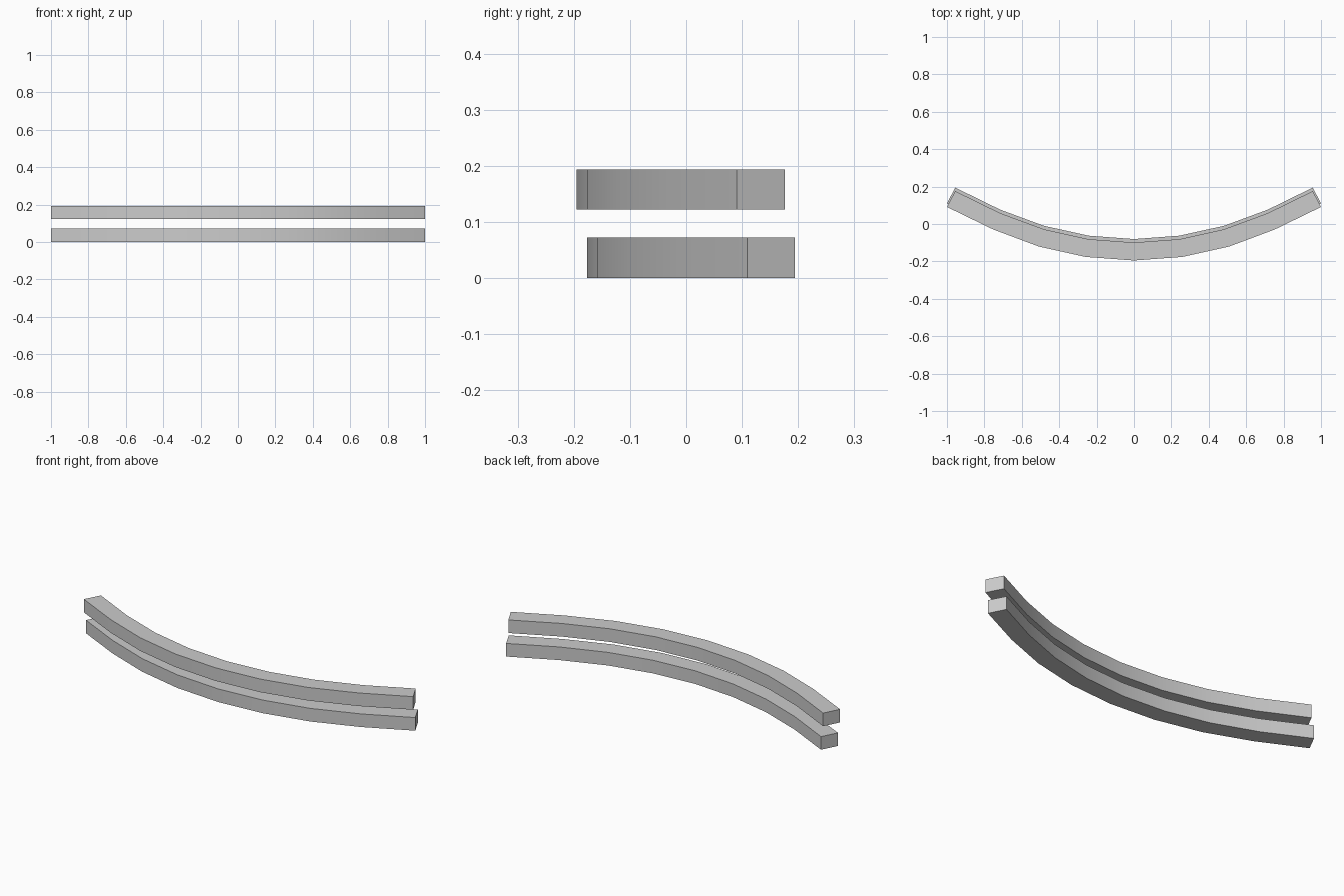
import bpy, bmesh, math

if "Cube" in bpy.data.objects:
    bpy.data.objects.remove(bpy.data.objects["Cube"])

# Half outline of one bar: (outer x, outer y, inner x, inner y)
HALF = [
    (0.0, -0.195, 0.0, -0.099),
    (0.258, -0.176, 0.243, -0.081),
    (0.51, -0.12, 0.482, -0.028),
    (0.753, -0.029, 0.715, 0.058),
    (1.0, 0.091, 0.956, 0.176),
]
OUTLINE = [(-a, b, -c, d) for a, b, c, d in reversed(HALF[1:])] + HALF


def curved_bar(name, z0, z1, dy):
    bm = bmesh.new()
    # Rectangular cross-sections along the arc
    rings = []
    for ox, oy, ix, iy in OUTLINE:
        pts = [(ox, oy + dy, z0), (ix, iy + dy, z0), (ix, iy + dy, z1), (ox, oy + dy, z1)]
        rings.append([bm.verts.new(p) for p in pts])
    for a, b in zip(rings, rings[1:]):
        for i in range(4):
            j = (i + 1) % 4
            bm.faces.new((a[i], a[j], b[j], b[i]))
    # End caps
    bm.faces.new(rings[0])
    bm.faces.new(rings[-1])
    bmesh.ops.recalc_face_normals(bm, faces=bm.faces)
    mesh = bpy.data.meshes.new(name)
    bm.to_mesh(mesh)
    bm.free()
    ob = bpy.data.objects.new(name, mesh)
    bpy.context.collection.objects.link(ob)
    bpy.ops.object.select_all(action='DESELECT')
    ob.select_set(True)
    bpy.context.view_layer.objects.active = ob
    bpy.ops.object.shade_smooth_by_angle(angle=math.radians(30))
    return ob


# Two identical bars, the lower one set slightly further back
curved_bar("lower_slat", 0.0, 0.072, 0.0185)
curved_bar("upper_slat", 0.122, 0.194, 0.0)
